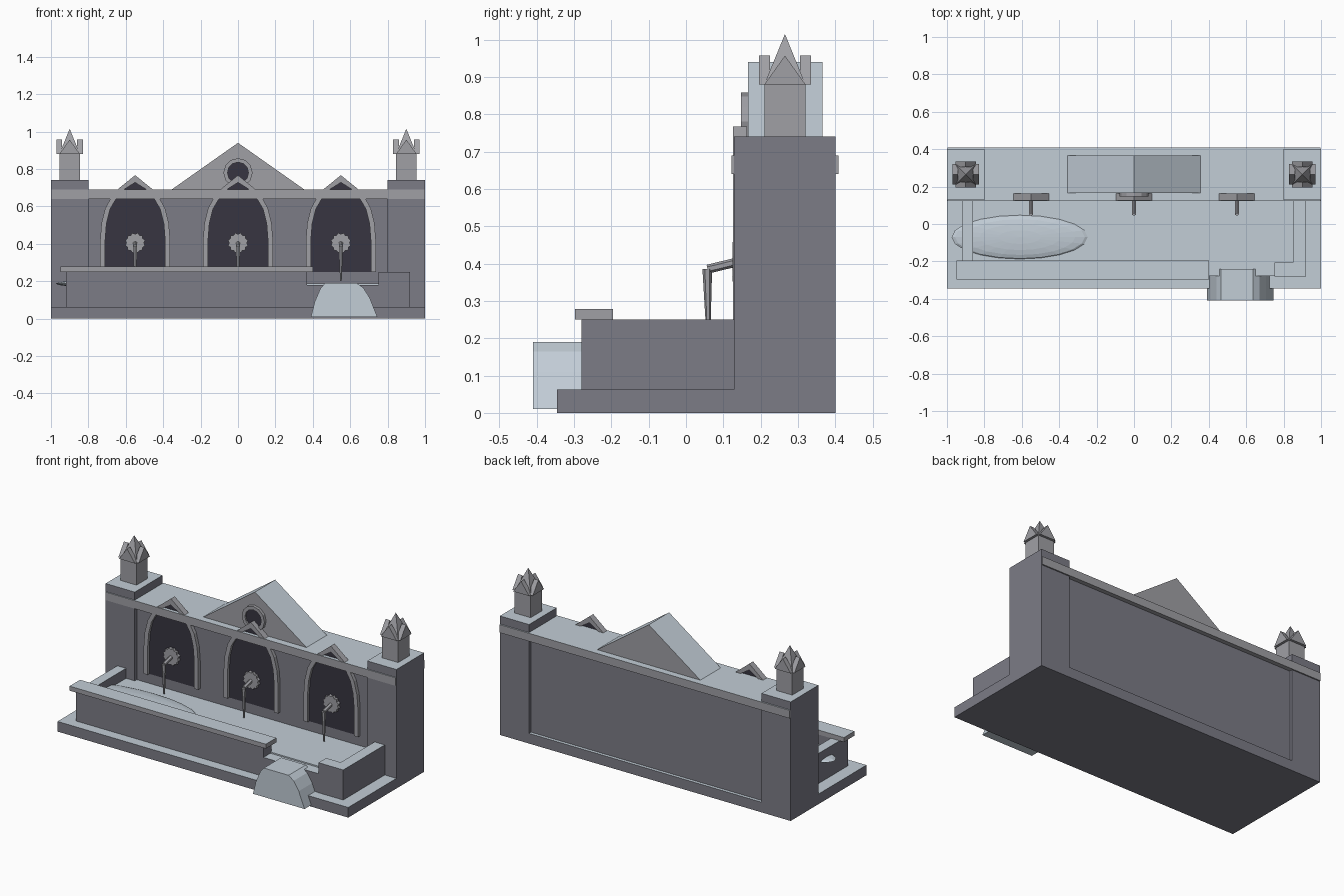
import bpy, bmesh, math
from mathutils import Vector

cube = bpy.data.objects.get("Cube")
if cube:
    bpy.data.objects.remove(cube, do_unlink=True)


def material(name, color):
    m = bpy.data.materials.new(name)
    m.use_nodes = True
    m.diffuse_color = (*color, 1)
    m.node_tree.nodes["Principled BSDF"].inputs["Base Color"].default_value = (*color, 1)
    return m


STONE = material("grey stone", (0.2, 0.2, 0.24))
TRIM = material("light stone", (0.35, 0.35, 0.375))
PALE = material("pale blue grey", (0.54, 0.61, 0.675))
DARK = material("dark niche", (0.038, 0.035, 0.053))


def finish(name, bm, mat, pale_top=False):
    """Turn a bmesh into an object; optionally colour upward faces pale."""
    bmesh.ops.recalc_face_normals(bm, faces=bm.faces)
    bm.normal_update()
    for f in bm.faces:
        f.material_index = int(pale_top and f.normal.z > 0.5)
    me = bpy.data.meshes.new(name)
    bm.to_mesh(me)
    bm.free()
    me.materials.append(mat)
    if pale_top:
        me.materials.append(PALE)
    ob = bpy.data.objects.new(name, me)
    bpy.context.collection.objects.link(ob)
    return ob


def box(name, x, y, z, mat, pale_top=True):
    bm = bmesh.new()
    bmesh.ops.create_cube(bm, size=1)
    for v in bm.verts:
        v.co = [r[0] + (c + 0.5) * (r[1] - r[0]) for c, r in zip(v.co, (x, y, z))]
    return finish(name, bm, mat, pale_top)


def extrude_y(bm, depth):
    geo = bmesh.ops.extrude_face_region(bm, geom=bm.faces[:])["geom"]
    for v in geo:
        if isinstance(v, bmesh.types.BMVert):
            v.co.y += depth


def prism(name, pts, y0, y1, mat, pale_top=False):
    """Extrude an x-z outline along y."""
    bm = bmesh.new()
    bm.faces.new([bm.verts.new((x, y0, z)) for x, z in pts])
    extrude_y(bm, y1 - y0)
    return finish(name, bm, mat, pale_top)


def band(name, outer, inner, y0, y1, mat, closed=False):
    """Frame between two matching x-z outlines."""
    bm = bmesh.new()
    o = [bm.verts.new((x, y0, z)) for x, z in outer]
    i = [bm.verts.new((x, y0, z)) for x, z in inner]
    n = len(o)
    for k in range(n if closed else n - 1):
        j = (k + 1) % n
        bm.faces.new((o[k], o[j], i[j], i[k]))
    extrude_y(bm, y1 - y0)
    return finish(name, bm, mat)


def rod(name, a, b, r0, r1, mat, sides=6):
    """Tapered rod between two points."""
    a, b = Vector(a), Vector(b)
    bm = bmesh.new()
    bmesh.ops.create_cone(bm, cap_ends=True, segments=sides, radius1=r0, radius2=r1,
                          depth=(b - a).length)
    rot = (b - a).to_track_quat("Z", "Y")
    for v in bm.verts:
        v.co = rot @ v.co + (a + b) / 2
    return finish(name, bm, mat)


def circle(x, z, r, n):
    return [(x + r * math.cos(math.tau * k / n), z + r * math.sin(math.tau * k / n))
            for k in range(n)]


# Plinth, back wall and cornice
box("plinth", (-1, 1), (-0.345, 0.4), (0, 0.063), STONE)
box("back_wall", (-0.8, 0.8), (0.148, 0.38), (0.06, 0.685), STONE)
box("cornice", (-0.998, 0.998), (0.122, 0.408), (0.64, 0.69), TRIM)

# Gable with round window
prism("gable", [(-0.355, 0.69), (0.355, 0.69), (0, 0.94)], 0.166, 0.366, TRIM, True)
band("round_window_frame", circle(0, 0.78, 0.078, 12), circle(0, 0.78, 0.056, 12),
     0.148, 0.168, TRIM, closed=True)
prism("round_window", circle(0, 0.78, 0.058, 12), 0.158, 0.168, DARK)

# Corner posts and pinnacles
for side, s in (("right", -1), ("left", 1)):
    cx, cy = 0.9 * s, 0.265
    box(side + "_post", (cx - 0.1, cx + 0.1), (0.128, 0.4), (0.06, 0.74), STONE)
    box(side + "_pinnacle_shaft", (cx - 0.055, cx + 0.055), (cy - 0.055, cy + 0.055),
        (0.74, 0.88), TRIM, False)
    spire = rod(side + "_spire", (0, 0, 0.88), (0, 0, 1.015), 0.078, 0, TRIM, 4)
    spire.rotation_euler.z = math.pi / 4
    spire.location = (cx, cy, 0)
    for k in range(4):
        leaf = prism(f"{side}_pinnacle_gable_{k}",
                     [(-0.055, 0.88), (0.055, 0.88), (0, 0.957)], -0.07, -0.04, TRIM)
        leaf.rotation_euler.z = k * math.pi / 2
        leaf.location = (cx, cy, 0)

# Pointed niches, each with a tap and falling water
half_outer = [(0.187, 0.25), (0.187, 0.42), (0.18, 0.51), (0.16, 0.59), (0.13, 0.645),
              (0.095, 0.69)]
half_inner = [(0.16, 0.25), (0.16, 0.42), (0.153, 0.51), (0.134, 0.585), (0.105, 0.635),
              (0.068, 0.685)]


def arch(cx, half, top):
    return ([(cx - x, z) for x, z in half] + [(cx, top)]
            + [(cx + x, z) for x, z in reversed(half)])


for n, cx in (("right", -0.55), ("middle", 0), ("left", 0.55)):
    outer, inner = arch(cx, half_outer, 0.767), arch(cx, half_inner, 0.728)
    band(n + "_niche_frame", outer, inner, 0.126, 0.164, TRIM)
    prism(n + "_niche_panel", inner, 0.143, 0.152, DARK)
    lobes = [(cx + r * math.cos(a), 0.405 + r * math.sin(a)) for a, r in
             ((math.tau * k / 24, 0.055 if k % 2 else 0.047) for k in range(24))]
    prism(n + "_tap_rosette", lobes, 0.125, 0.147, TRIM)
    rod(n + "_tap_pipe", (cx, 0.14, 0.405), (cx, 0.058, 0.385), 0.012, 0.012, TRIM)
    rod(n + "_tap_stream", (cx, 0.057, 0.385), (cx, 0.06, 0.2), 0.013, 0.005, TRIM)

# Basin walls, with a gap at the front for the overflow
box("basin_front_wall", (-0.92, 0.37), (-0.28, -0.2), (0.06, 0.25), STONE)
box("basin_front_cap", (-0.95, 0.4), (-0.298, -0.195), (0.25, 0.278), TRIM)
box("basin_front_wall_end", (0.75, 0.92), (-0.28, -0.205), (0.06, 0.25), STONE)
box("basin_sill", (0.37, 0.75), (-0.278, -0.2), (0.06, 0.18), STONE)
box("basin_right_wall", (-0.92, -0.86), (-0.2, 0.13), (0.06, 0.25), STONE)
box("basin_left_wall", (0.85, 0.92), (-0.205, 0.13), (0.06, 0.25), STONE)

# Water surface, swell and overflow
box("water", (-0.87, 0.86), (-0.21, 0.15), (0.06, 0.188), PALE)
bm = bmesh.new()
bmesh.ops.create_uvsphere(bm, u_segments=20, v_segments=10, radius=1)
for v in bm.verts:
    v.co = (-0.61 + v.co.x * 0.365, -0.07 + v.co.y * 0.118, 0.187 + v.co.z * 0.024)
finish("water_swell", bm, PALE)
prism("overflow", [(0.39, 0.01), (0.41, 0.09), (0.44, 0.16), (0.465, 0.19), (0.635, 0.19),
                   (0.67, 0.165), (0.705, 0.11), (0.745, 0.01)], -0.41, -0.24, PALE)
